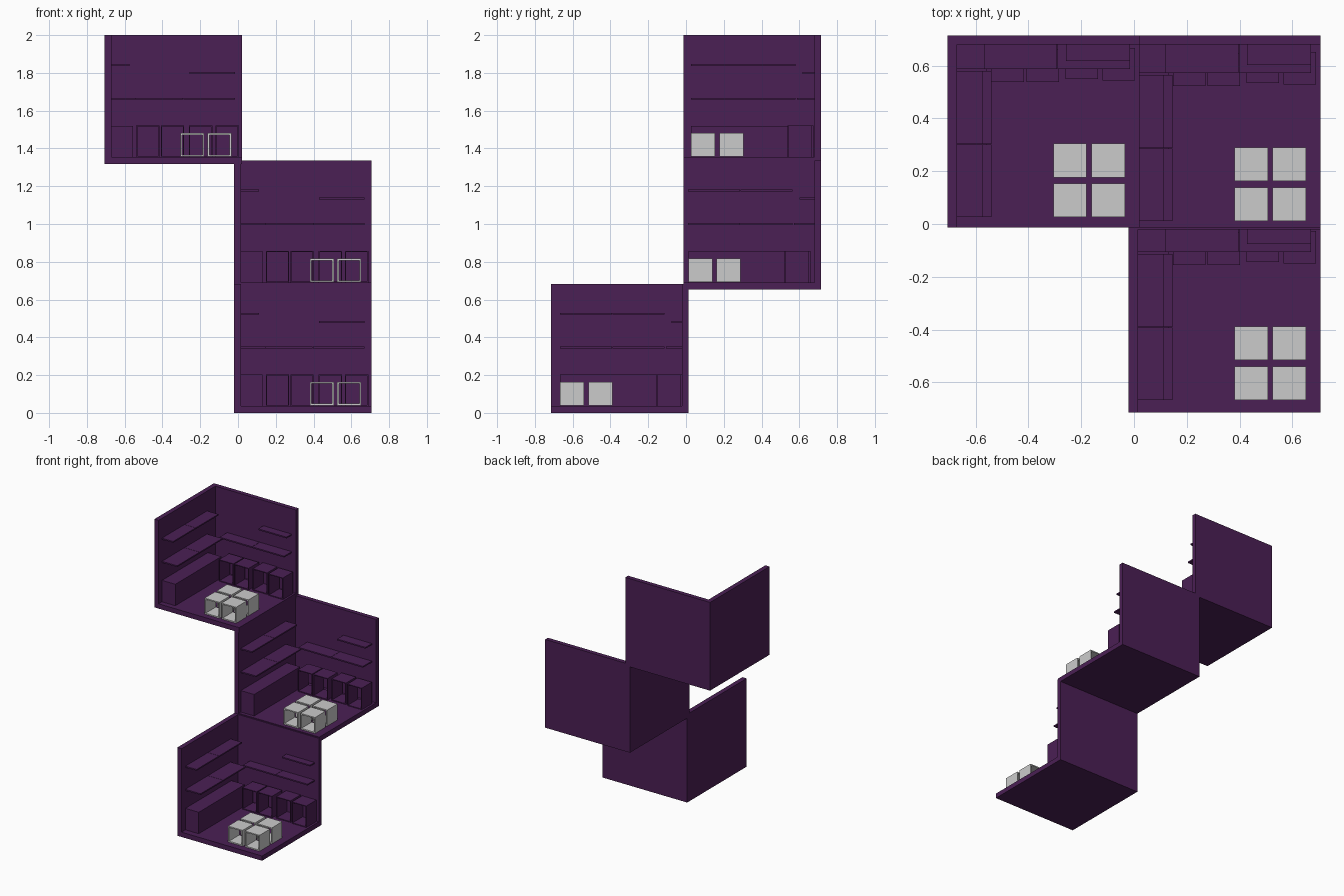
import bpy, bmesh
from mathutils import Matrix, Vector

if "Cube" in bpy.data.objects:
    bpy.data.objects.remove(bpy.data.objects["Cube"])

purple = bpy.data.materials.new("dark_purple")
purple.diffuse_color = (0.07, 0.014, 0.09, 1)
purple.use_nodes = True
purple.node_tree.nodes["Principled BSDF"].inputs["Base Color"].default_value = purple.diffuse_color


def finish(name, bm, mat):
    bmesh.ops.recalc_face_normals(bm, faces=bm.faces)
    me = bpy.data.meshes.new(name)
    bm.to_mesh(me)
    bm.free()
    ob = bpy.data.objects.new(name, me)
    bpy.context.collection.objects.link(ob)
    if mat:
        me.materials.append(mat)
    return ob


def box(name, off, x, y, z, mat=purple):
    bm = bmesh.new()
    lo, hi = Vector((x[0], y[0], z[0])), Vector((x[1], y[1], z[1]))
    m = Matrix.Translation((lo + hi) / 2 + off) @ Matrix.Diagonal((*(hi - lo), 1))
    bmesh.ops.create_cube(bm, size=1, matrix=m)
    return finish(name, bm, mat)


def open_crate(name, off, x, y, z, wall, mat=None):
    # four-sided sleeve, open at the front and the back
    bm = bmesh.new()
    rings = []
    for yy in y:
        for t in (0, wall):
            pts = [(x[0] + t, z[0] + t), (x[1] - t, z[0] + t),
                   (x[1] - t, z[1] - t), (x[0] + t, z[1] - t)]
            rings.append([bm.verts.new(Vector((a, yy, b)) + off) for a, b in pts])
    fo, fi, bo, bi = rings
    for p, q in ((fo, fi), (fi, bi), (bi, bo), (bo, fo)):
        for i in range(4):
            j = (i + 1) % 4
            bm.faces.new((p[i], p[j], q[j], q[i]))
    return finish(name, bm, mat)


def room(tag, shell, inner):
    s, o = Vector(shell), Vector(inner)
    # floor and two walls
    box(tag + "_floor", s, (-0.02, 0.706), (-0.014, 0.714), (0, 0.037))
    box(tag + "_left_wall", s, (-0.02, 0.016), (-0.014, 0.714), (0.037, 0.683))
    box(tag + "_back_wall", s, (0.016, 0.706), (0.68, 0.714), (0.037, 0.683))
    # left wall shelves, two boards each
    for level, z, depth in (("lower", 0.341, 0.146), ("upper", 0.520, 0.112)):
        for n, y in (("front", (0.011, 0.286)), ("rear", (0.288, 0.564))):
            box(f"{tag}_{level}_left_shelf_{n}", o, (0.014, depth), y, (z, z + 0.01))
    # back wall shelves
    for n, x in (("left", (0.117, 0.395)), ("right", (0.397, 0.67))):
        box(f"{tag}_lower_back_shelf_{n}", o, x, (0.572, 0.682), (0.341, 0.351))
    box(tag + "_upper_back_shelf", o, (0.428, 0.67), (0.602, 0.682), (0.477, 0.487))
    # long chest below the left shelves
    box(tag + "_chest", o, (0.014, 0.13), (0.012, 0.575), (0.036, 0.203))
    # row of cubbies along the back
    for i, (x, y) in enumerate(((0.147, 0.522), (0.278, 0.522), (0.427, 0.535), (0.567, 0.528))):
        open_crate(f"{tag}_cubby_{i}", o, (x, x + 0.123), (y, y + 0.124),
                   (0.037, 0.204), 0.006, purple)
    # block of four grey stools
    for i in range(2):
        for j in range(2):
            x, y = 0.381 + i * 0.144, 0.012 + j * 0.15
            open_crate(f"{tag}_stool_{i}{j}", o, (x, x + 0.126), (y, y + 0.127),
                       (0.04, 0.164), 0.009)


# three rooms stepping upward around the corner
room("bottom_room", (0, -0.7, 0), (0, -0.678, 0))
room("middle_room", (0, 0, 0.653), (0, 0, 0.653))
room("top_room", (-0.686, 0, 1.317), (-0.686, 0.015, 1.317))
